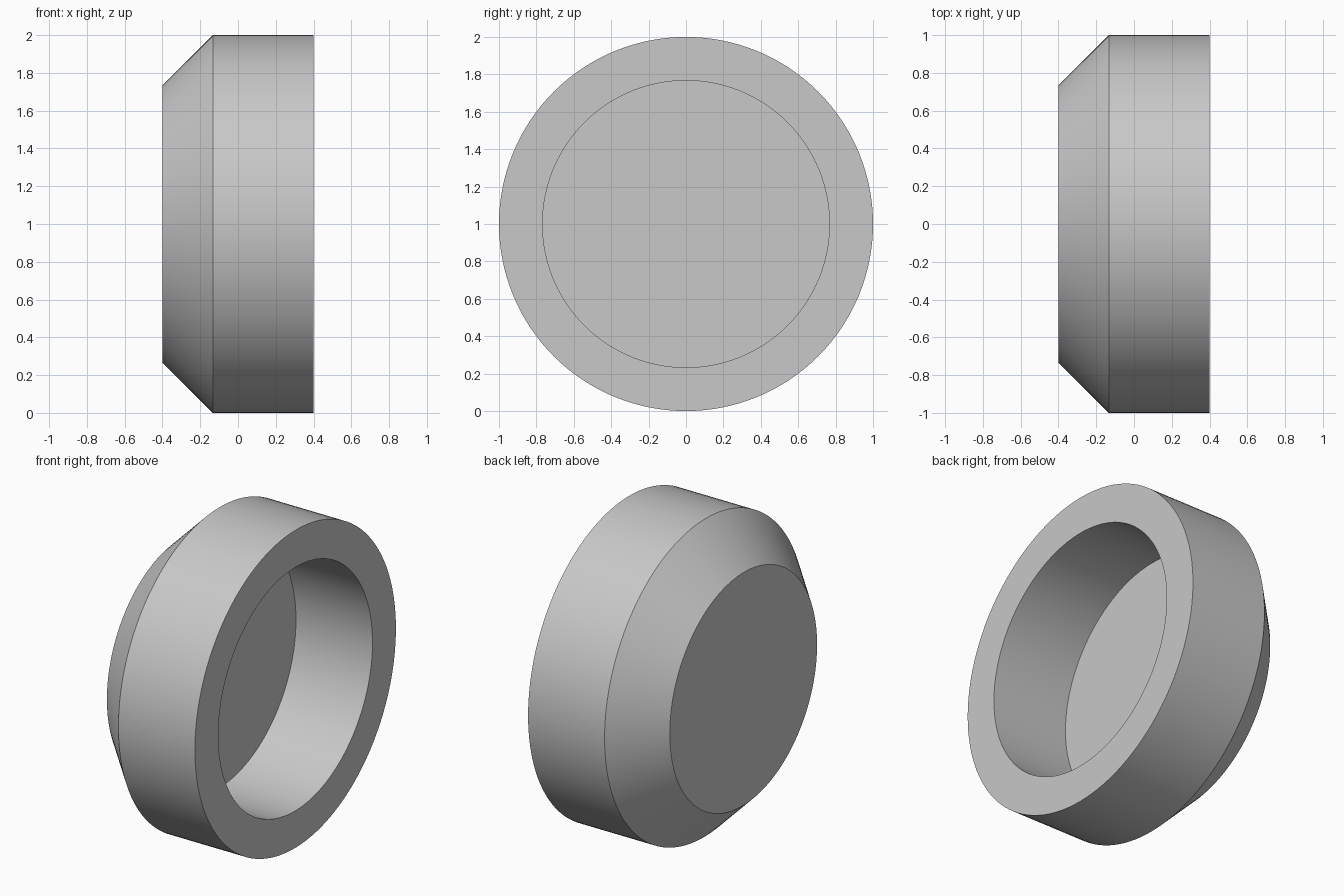
import bpy
import bmesh
from math import radians
from mathutils import Matrix, Vector

cube = bpy.data.objects.get("Cube")
if cube:
    bpy.data.objects.remove(cube, do_unlink=True)

# Plain grey material
grey = bpy.data.materials.new("plain_grey")
grey.use_nodes = True
colour = (0.58, 0.58, 0.58, 1)
grey.diffuse_color = colour
grey.node_tree.nodes["Principled BSDF"].inputs["Base Color"].default_value = colour

# Half section as (x, radius): closed chamfered end, outer wall, rim, recess, floor
SEGMENTS = 128
profile = [(-0.4, 0.733), (-0.133, 1), (0.4, 1), (0.4, 0.767), (-0.133, 0.767)]

# Lathe the section around the x axis
bm = bmesh.new()
rings = []
for x, radius in profile:
    spokes = [Matrix.Rotation(radians(360 * i / SEGMENTS), 3, 'X') @ Vector((x, 0, radius))
              for i in range(SEGMENTS)]
    rings.append([bm.verts.new(p) for p in spokes])
for a, b in zip(rings, rings[1:]):
    for i in range(SEGMENTS):
        j = (i + 1) % SEGMENTS
        bm.faces.new((a[i], a[j], b[j], b[i]))

# Flat end cap and recess floor
bm.faces.new(rings[0])
bm.faces.new(rings[-1])
bmesh.ops.recalc_face_normals(bm, faces=bm.faces)

mesh = bpy.data.meshes.new("chamfered_cap")
bm.to_mesh(mesh)
bm.free()
mesh.materials.append(grey)
cap = bpy.data.objects.new("chamfered_cap", mesh)
bpy.context.collection.objects.link(cap)
cap.location.z = 1

# Smooth walls with crisp edges
bpy.ops.object.select_all(action='DESELECT')
cap.select_set(True)
bpy.context.view_layer.objects.active = cap
bpy.ops.object.shade_smooth_by_angle(angle=radians(30))
